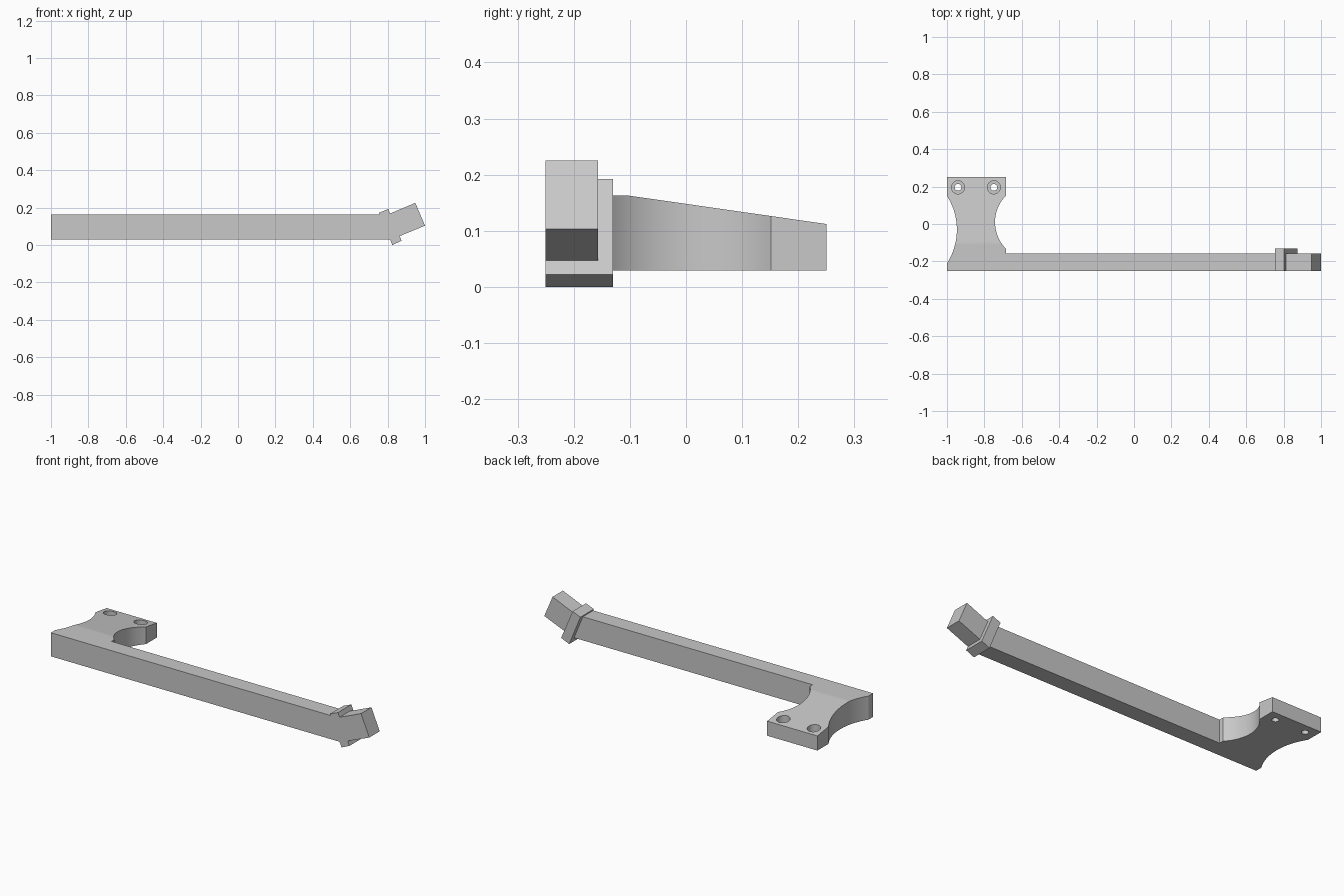
import bpy, bmesh
from mathutils import Vector

if "Cube" in bpy.data.objects:
    bpy.data.objects.remove(bpy.data.objects["Cube"])

grey = bpy.data.materials.new("plain_grey")
grey.use_nodes = True
grey.diffuse_color = (0.58, 0.58, 0.58, 1)
grey.node_tree.nodes["Principled BSDF"].inputs["Base Color"].default_value = (0.58, 0.58, 0.58, 1)


def prism(name, points, sweep):
    """Extrude a closed 3D outline along a vector."""
    bm = bmesh.new()
    face = bm.faces.new([bm.verts.new(p) for p in points])
    new = bmesh.ops.extrude_face_region(bm, geom=[face])["geom"]
    bmesh.ops.translate(bm, vec=Vector(sweep),
                        verts=[v for v in new if isinstance(v, bmesh.types.BMVert)])
    bmesh.ops.recalc_face_normals(bm, faces=bm.faces)
    mesh = bpy.data.meshes.new(name)
    bm.to_mesh(mesh)
    bm.free()
    mesh.materials.append(grey)
    obj = bpy.data.objects.new(name, mesh)
    bpy.context.collection.objects.link(obj)
    return obj


def front_prism(name, outline, back):
    return prism(name, [(x, FRONT, z) for x, z in outline], (0, back - FRONT, 0))


def drill(target, x, y, radius, bottom, sides):
    """Cut a vertical cylinder out of the target."""
    bpy.ops.mesh.primitive_cylinder_add(vertices=sides, radius=radius, depth=1,
                                        location=(x, y, bottom + 0.5))
    cutter = bpy.context.object
    cutter.hide_render = True
    cutter.data.materials.append(grey)
    mod = target.modifiers.new("cut", "BOOLEAN")
    mod.operation = "DIFFERENCE"
    mod.solver = "EXACT"
    mod.object = cutter
    bpy.context.view_layer.objects.active = target
    bpy.ops.object.modifier_apply(modifier=mod.name)
    bpy.data.objects.remove(cutter)


FRONT, BAR_BACK, COLLAR_BACK = -0.25, -0.157, -0.13
LOW, HIGH, LEFT, INNER = 0.029, 0.163, -1.0, -0.685

# Mounting bracket: sloping side profile
side = [(FRONT, LOW), (0.25, LOW), (0.25, 0.112), (-0.105, HIGH), (FRONT, HIGH)]
bracket = prism("mounting_bracket", [(LEFT, y, z) for y, z in side], (INNER - LEFT, 0, 0))

# Curved waist on both sides
drill(bracket, -1.279, -0.03, 0.332, -0.4, 128)
drill(bracket, -0.541, 0.01, 0.202, -0.4, 128)

# Counterbored screw holes
for x in (-0.941, -0.749):
    drill(bracket, x, 0.196, 0.035, 0.08, 32)
    drill(bracket, x, 0.196, 0.018, -0.4, 32)

# Long bar up to the tilted collar
bar = front_prism("long_bar", [(INNER, LOW), (0.813, LOW), (0.758, HIGH), (INNER, HIGH)], BAR_BACK)

# Tilted collar
collar = front_prism("tilted_collar",
                     [(0.754, 0.172), (0.825, 0), (0.875, 0.022), (0.803, 0.192)], COLLAR_BACK)

# Tilted end block
block = front_prism("end_block",
                    [(0.813, 0.168), (0.864, 0.047), (1, 0.103), (0.948, 0.225)], BAR_BACK)

# Smooth curved walls, sharp edges elsewhere
bpy.ops.object.select_all(action="DESELECT")
for obj in (bracket, bar, collar, block):
    obj.select_set(True)
bpy.context.view_layer.objects.active = bracket
bpy.ops.object.shade_smooth_by_angle(angle=0.4)
